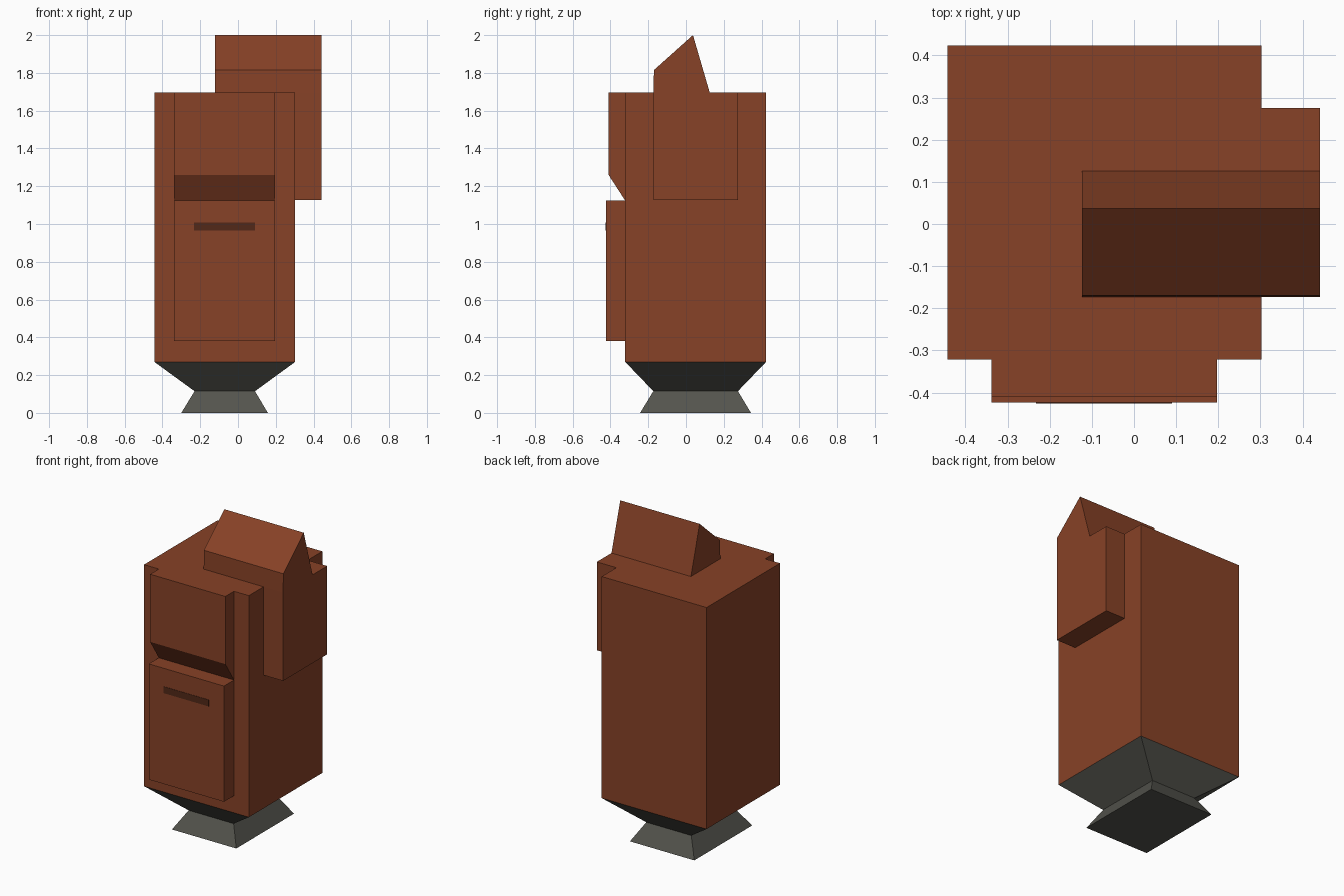
import bpy, bmesh

if "Cube" in bpy.data.objects:
    bpy.data.objects.remove(bpy.data.objects["Cube"])


def material(name, rgb):
    m = bpy.data.materials.new(name)
    m.diffuse_color = (*rgb, 1)
    m.use_nodes = True
    m.node_tree.nodes["Principled BSDF"].inputs["Base Color"].default_value = m.diffuse_color
    return m


RUST = material("rust brown", (0.245, 0.054, 0.020))
GREY = material("dark grey", (0.088, 0.088, 0.074))
DARK = material("dark brown", (0.085, 0.022, 0.009))


def loft(name, mat, rings):
    """Closed solid through rings that share a vertex count."""
    bm = bmesh.new()
    loops = [[bm.verts.new(p) for p in r] for r in rings]
    n = len(loops[0])
    bm.faces.new(loops[0])
    bm.faces.new(loops[-1])
    for a, b in zip(loops, loops[1:]):
        for i in range(n):
            j = (i + 1) % n
            bm.faces.new((a[i], a[j], b[j], b[i]))
    bmesh.ops.recalc_face_normals(bm, faces=bm.faces)
    me = bpy.data.meshes.new(name)
    bm.to_mesh(me)
    bm.free()
    me.materials.append(mat)
    ob = bpy.data.objects.new(name, me)
    bpy.context.collection.objects.link(ob)
    return ob


def rect(x0, x1, y0, y1, z):
    return [(x0, y0, z), (x1, y0, z), (x1, y1, z), (x0, y1, z)]


def box(name, mat, x0, x1, y0, y1, z0, z1):
    return loft(name, mat, [rect(x0, x1, y0, y1, z) for z in (z0, z1)])


def extrude_x(name, mat, x0, x1, profile):
    return loft(name, mat, [[(x, y, z) for y, z in profile] for x in (x0, x1)])


# Main body
box("main_body", RUST, -0.443, 0.303, -0.322, 0.424, 0.27, 1.695)

# Tapered neck and flared foot
waist = rect(-0.23, 0.09, -0.173, 0.275, 0.115)
loft("neck", GREY, [waist, rect(-0.443, 0.303, -0.322, 0.424, 0.27)])
loft("foot", GREY, [rect(-0.30, 0.158, -0.243, 0.344, 0), waist])

# Front panels
box("lower_front_panel", RUST, -0.338, 0.197, -0.424, -0.322, 0.38, 1.124)
extrude_x("upper_front_panel", RUST, -0.338, 0.197,
          [(-0.322, 1.124), (-0.41, 1.26), (-0.41, 1.695), (-0.322, 1.695)])
box("slot", DARK, -0.233, 0.09, -0.426, -0.422, 0.965, 1.007)

# Side box and the pointed ridge running from it across the top
box("side_box", RUST, 0.303, 0.442, -0.173, 0.275, 1.127, 1.695)
extrude_x("top_ridge", RUST, -0.123, 0.442,
          [(-0.173, 1.695), (-0.17, 1.815), (0.037, 2.0), (0.126, 1.695)])
